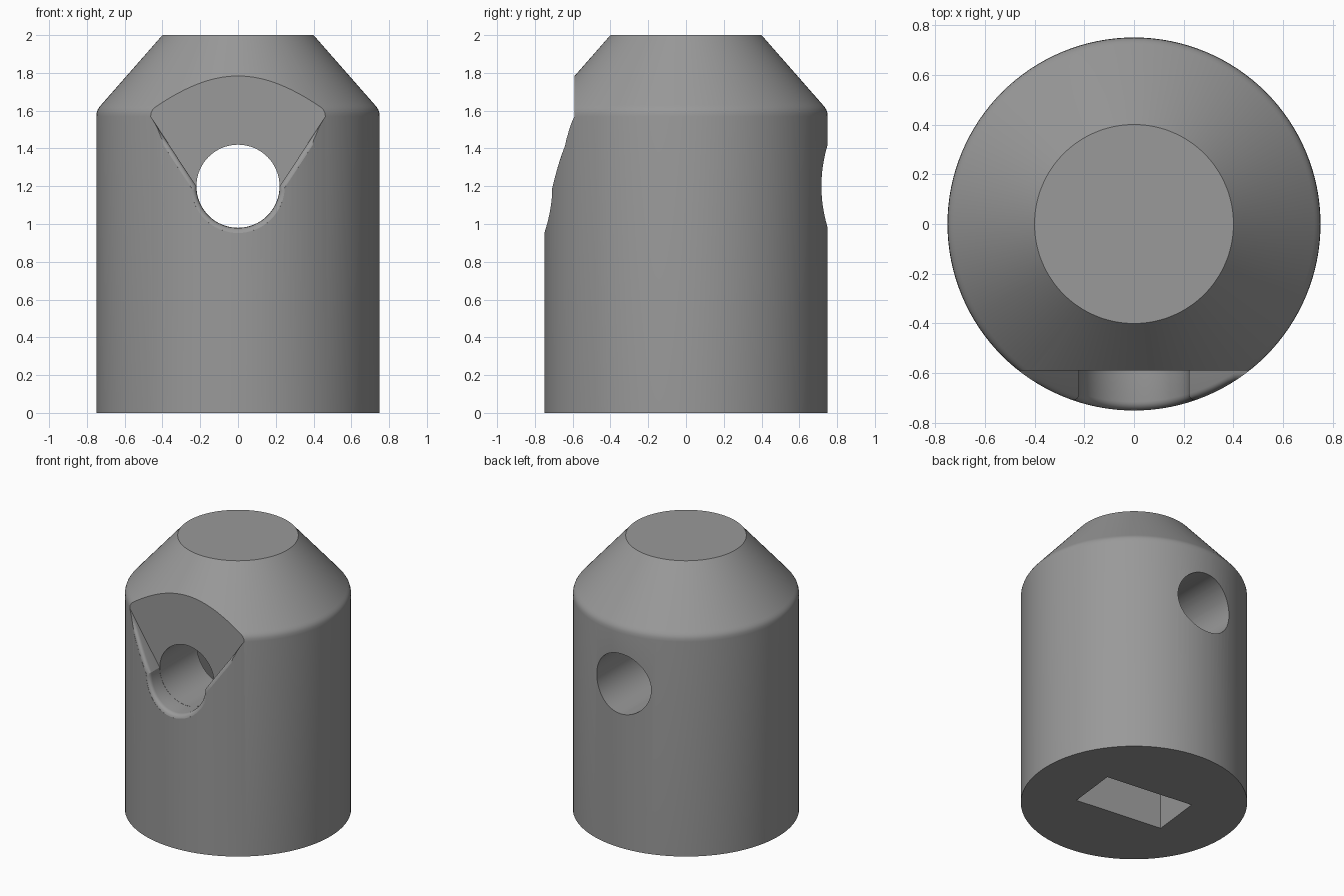
import bpy, bmesh, math
from mathutils import Vector

if "Cube" in bpy.data.objects:
    bpy.data.objects.remove(bpy.data.objects["Cube"])

R, HOLE_R, HOLE_Z, FLAT_Y = 0.75, 0.22, 1.2, -0.59

grey = bpy.data.materials.new("grey")
grey.diffuse_color = (0.32, 0.32, 0.32, 1)
grey.use_nodes = True
grey.node_tree.nodes["Principled BSDF"].inputs["Base Color"].default_value = grey.diffuse_color


def loft(name, rings):
    """Closed solid through rings of equal point count, capped at both ends."""
    bm = bmesh.new()
    loops = [[bm.verts.new(p) for p in ring] for ring in rings]
    n = len(loops[0])
    for a, b in zip(loops, loops[1:]):
        for i in range(n):
            j = (i + 1) % n
            bm.faces.new((a[i], a[j], b[j], b[i]))
    bm.faces.new(loops[0])
    bm.faces.new(loops[-1])
    bmesh.ops.recalc_face_normals(bm, faces=bm.faces)
    me = bpy.data.meshes.new(name)
    bm.to_mesh(me)
    bm.free()
    ob = bpy.data.objects.new(name, me)
    bpy.context.collection.objects.link(ob)
    me.materials.append(grey)
    return ob


def circle(r, n):
    return [(r * math.cos(2 * math.pi * i / n), r * math.sin(2 * math.pi * i / n)) for i in range(n)]


# turned body with a softened shoulder and a conical top
profile = [(R, 0), (R, 1.57), (0.748, 1.59), (0.743, 1.605), (0.735, 1.618), (0.725, 1.63), (0.4, 2)]
body = loft("body", [[(x, y, z) for x, y in circle(r, 128)] for r, z in profile])

# round cross hole, front to back
hole = loft("hole_cutter", [[(x, y, HOLE_Z + z) for x, z in circle(HOLE_R, 64)] for y in (-1, 1)])

# rectangular socket from below, turned slightly
slot = loft("slot_cutter", [[(-0.335, -0.185, z), (0.335, -0.185, z), (0.335, 0.185, z), (-0.335, 0.185, z)]
                            for z in (-0.2, 1.3)])
slot.rotation_euler.z = math.radians(-6.5)

# funnel-shaped front recess: half circle below, flaring sides above
outline = [Vector((-0.95, 2.312))]
outline += [Vector((-0.95, 2.312)).lerp(Vector((-0.221, HOLE_Z)), i / 24) for i in range(1, 24)]
outline += [Vector((0.221 * math.cos(a), HOLE_Z + 0.221 * math.sin(a)))
            for a in (math.pi * (1 + i / 32) for i in range(33))]
outline += [Vector((-p.x, p.y)) for p in reversed(outline[:24])]


def recess_ring(offset, depth=None, y=None):
    """Outline grown by offset, at a fixed y or at a depth under the round surface."""
    ring = []
    last = len(outline) - 1
    for i, p in enumerate(outline):
        t = (outline[min(i + 1, last)] - outline[max(i - 1, 0)]).normalized()
        q = p + Vector((t.y, -t.x)) * offset
        surf = min(-math.sqrt(max(R * R - q.x * q.x, 0)), FLAT_Y - 0.045)
        ring.append((q.x, surf + depth if y is None else y, q.y))
    return ring


# the last rings widen in an arc so the rim of the recess is rounded
F = 0.035
rings = [recess_ring(0, y=FLAT_Y)]
for k in range(6):
    a = math.pi / 2 * k / 5 * 0.85
    rings.append(recess_ring(F * (1 - math.cos(a)), depth=F * (1 - math.sin(a))))
rings.append(recess_ring(F * 1.4, y=-1))
recess = loft("recess_cutter", rings)

# cut, bake and tidy
for cutter in (recess, hole, slot):
    mod = body.modifiers.new(cutter.name, "BOOLEAN")
    mod.operation = "DIFFERENCE"
    mod.solver = "EXACT"
    mod.object = cutter
    cutter.hide_render = True
bpy.context.view_layer.update()
bpy.context.view_layer.objects.active = body
body.select_set(True)
for mod in list(body.modifiers):
    bpy.ops.object.modifier_apply(modifier=mod.name)
for cutter in (recess, hole, slot):
    bpy.data.objects.remove(cutter)
bpy.ops.object.shade_smooth_by_angle(angle=math.radians(28))
